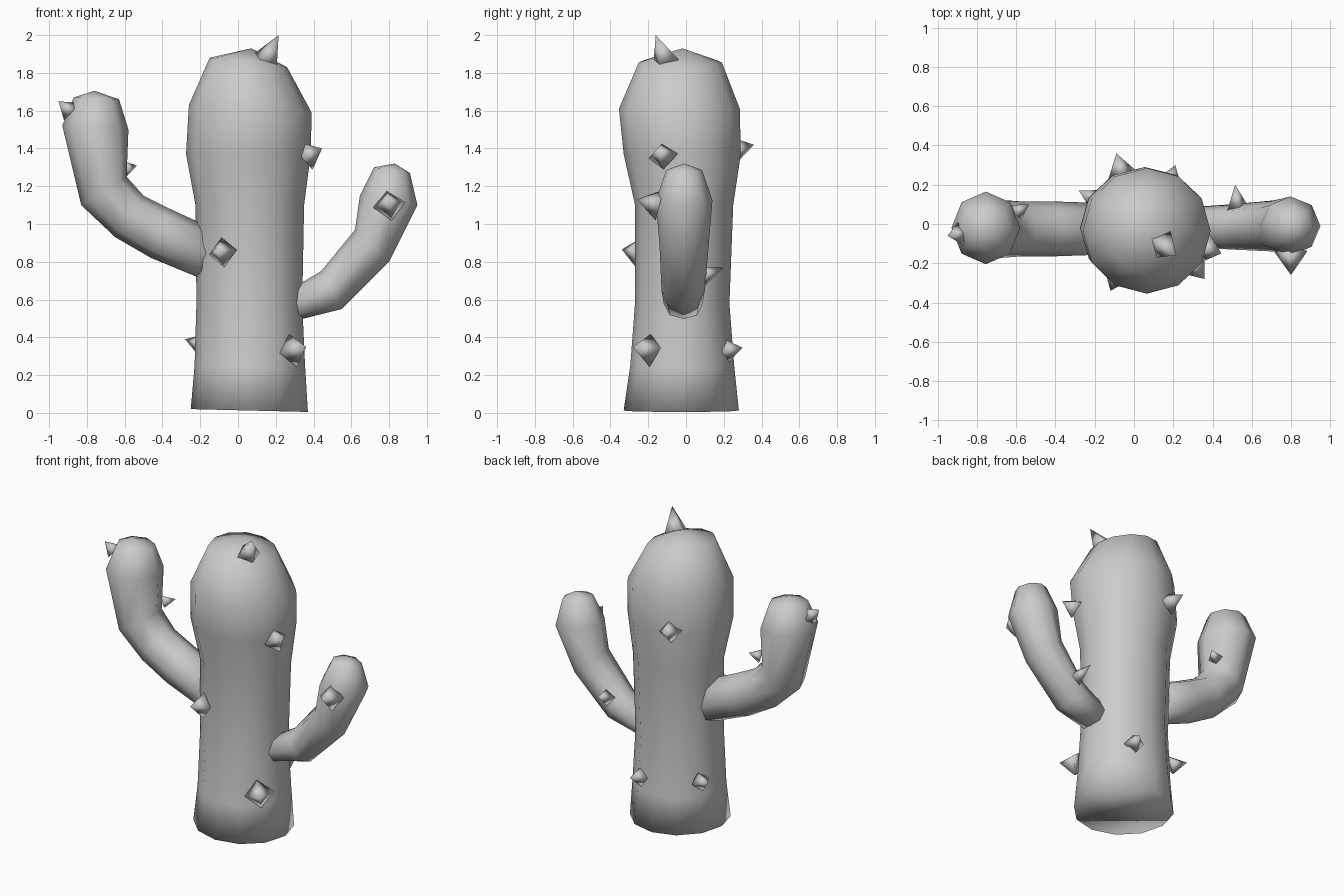
import bpy, bmesh, math
from mathutils import Vector

cube = bpy.data.objects.get("Cube")
if cube:
    bpy.data.objects.remove(cube, do_unlink=True)

grey = bpy.data.materials.new("plain_grey")
grey.use_nodes = True
grey.diffuse_color = (0.6, 0.6, 0.6, 1)
grey.node_tree.nodes["Principled BSDF"].inputs["Base Color"].default_value = (0.6, 0.6, 0.6, 1)


def finish(name, bm):
    bmesh.ops.recalc_face_normals(bm, faces=bm.faces)
    for f in bm.faces:
        f.smooth = True
    mesh = bpy.data.meshes.new(name)
    bm.to_mesh(mesh)
    bm.free()
    mesh.materials.append(grey)
    ob = bpy.data.objects.new(name, mesh)
    bpy.context.collection.objects.link(ob)


def tube(name, rings, tip, sides):
    """Loft elliptical rings: (left x, left z, right x, right z, y centre, y radius)."""
    bm = bmesh.new()
    loops = []
    for x0, z0, x1, z1, yc, ry in rings:
        mid = Vector(((x0 + x1) / 2, yc, (z0 + z1) / 2))
        half = Vector(((x1 - x0) / 2, 0, (z1 - z0) / 2))
        side = Vector((0, ry, 0))
        angles = [math.tau * i / sides for i in range(sides)]
        loops.append([bm.verts.new(mid + half * math.cos(a) + side * math.sin(a)) for a in angles])
    for a, b in zip(loops, loops[1:]):
        for i in range(sides):
            j = (i + 1) % sides
            bm.faces.new((a[i], a[j], b[j], b[i]))
    bm.faces.new(loops[0])
    top = bm.verts.new(tip)
    for i in range(sides):
        bm.faces.new((loops[-1][i], loops[-1][(i + 1) % sides], top))
    finish(name, bm)


def spike(name, base, tip, radius):
    """Four-sided thorn, sunk a little into the surface."""
    base, tip = Vector(base), Vector(tip)
    axis = tip - base
    turn = axis.to_track_quat('Z', 'Y')
    bm = bmesh.new()
    corners = [bm.verts.new(base + turn @ Vector((radius * math.cos(a), radius * math.sin(a), 0)))
               for a in (math.tau * (i + 0.1) / 4 for i in range(4))]
    point = bm.verts.new(tip)
    bm.faces.new(corners)
    for i in range(4):
        bm.faces.new((corners[i], corners[(i + 1) % 4], point))
    finish(name, bm)


# Trunk: flared foot, slim waist, swollen head
tube("trunk", [
    (-0.25, 0.02, 0.37, 0.005, -0.025, 0.305),
    (-0.23, 0.25, 0.355, 0.25, -0.02, 0.275),
    (-0.22, 0.58, 0.34, 0.58, -0.02, 0.25),
    (-0.225, 1.1, 0.35, 1.1, -0.01, 0.26),
    (-0.275, 1.37, 0.385, 1.37, -0.02, 0.31),
    (-0.26, 1.63, 0.39, 1.59, -0.035, 0.32),
    (-0.15, 1.88, 0.26, 1.83, -0.03, 0.22),
], (0.07, -0.02, 1.93), 12)

# Arms: bend outward, then rise to a bulb
tube("right_arm", [
    (-0.12, 0.68, -0.12, 0.97, -0.025, 0.13),
    (-0.46, 0.82, -0.36, 1.08, -0.025, 0.14),
    (-0.65, 0.93, -0.5, 1.15, -0.025, 0.14),
    (-0.83, 1.1, -0.59, 1.25, -0.025, 0.15),
    (-0.93, 1.52, -0.58, 1.5, -0.02, 0.185),
    (-0.87, 1.67, -0.63, 1.66, -0.02, 0.12),
], (-0.76, -0.02, 1.705), 8)
tube("left_arm", [
    (0.27, 0.48, 0.27, 0.65, -0.015, 0.1),
    (0.55, 0.55, 0.44, 0.75, -0.015, 0.115),
    (0.8, 0.8, 0.62, 0.97, -0.01, 0.13),
    (0.95, 1.1, 0.645, 1.15, -0.01, 0.15),
    (0.91, 1.27, 0.72, 1.3, -0.01, 0.095),
], (0.83, -0.01, 1.32), 8)

# Thorns: base centre, tip, radius
thorns = {
    "crown_thorn": ((0.14, -0.1, 1.85), (0.215, -0.16, 2.0), 0.085),
    "upper_side_thorn": ((0.36, -0.12, 1.36), (0.445, -0.15, 1.4), 0.08),
    "front_thorn": ((-0.08, -0.25, 0.85), (-0.12, -0.34, 0.865), 0.08),
    "lower_front_thorn": ((0.29, -0.19, 0.33), (0.36, -0.28, 0.35), 0.09),
    "lower_right_thorn": ((-0.19, 0.12, 0.36), (-0.28, 0.17, 0.39), 0.06),
    "lower_back_thorn": ((0.18, 0.21, 0.33), (0.21, 0.3, 0.345), 0.065),
    "upper_back_thorn": ((-0.06, 0.25, 1.39), (-0.09, 0.36, 1.42), 0.075),
    "right_arm_outer_thorn": ((-0.885, -0.05, 1.595), (-0.95, -0.06, 1.65), 0.06),
    "right_arm_inner_thorn": ((-0.6, 0.06, 1.29), (-0.535, 0.1, 1.31), 0.045),
    "left_arm_front_thorn": ((0.8, -0.14, 1.1), (0.8, -0.26, 1.13), 0.085),
    "left_arm_back_thorn": ((0.53, 0.08, 0.72), (0.515, 0.2, 0.77), 0.055),
}
for name, (base, tip, radius) in thorns.items():
    spike(name, base, tip, radius)
